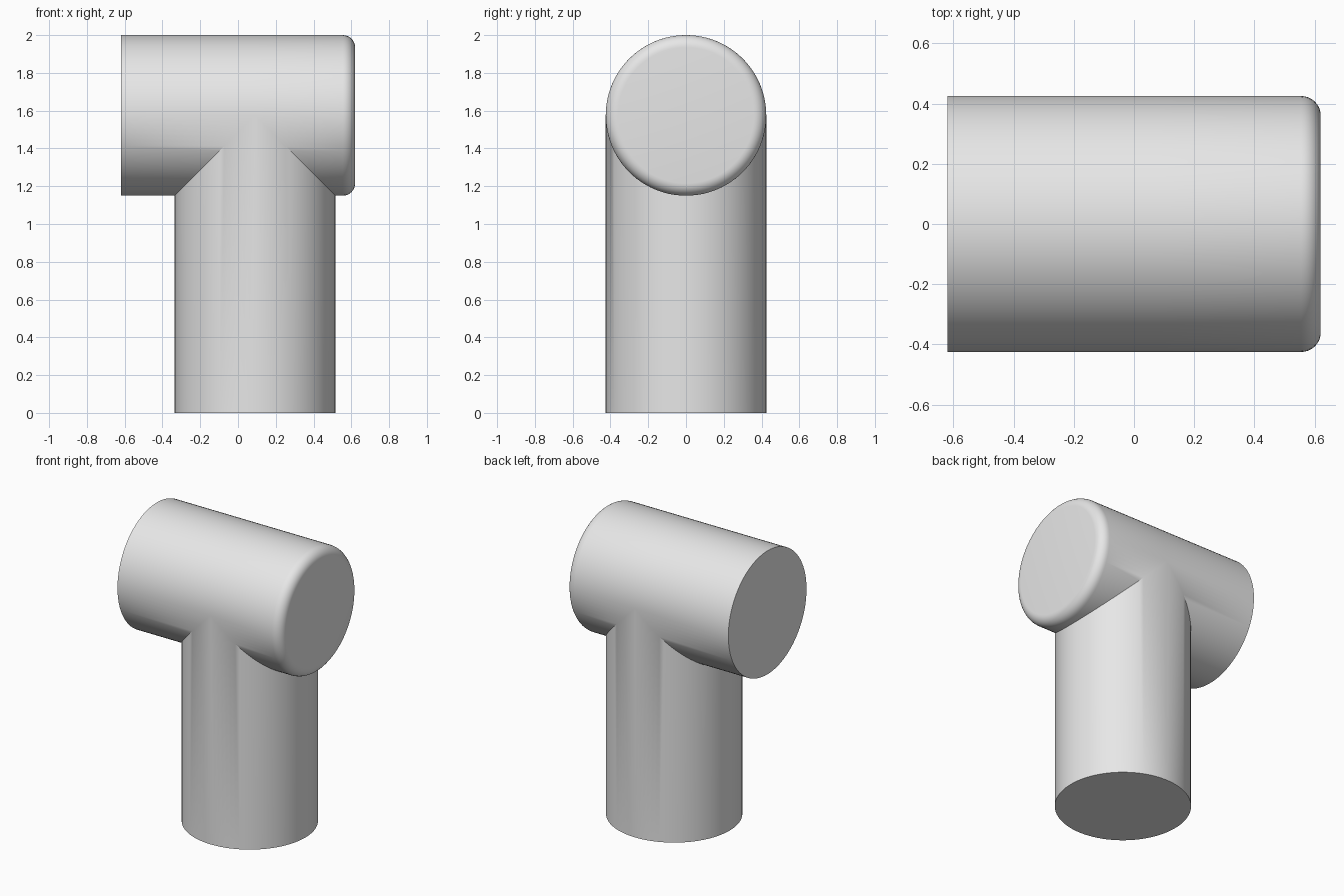
import bpy, bmesh, math

cube = bpy.data.objects.get("Cube")
if cube:
    bpy.data.objects.remove(cube)

R = 0.425            # shared radius of both pipes
AXIS_Z = 2 - R       # height of the crosspiece axis
LEG_X = 0.09         # centre of the upright
END = 0.62           # half length of the crosspiece
BEVEL = 0.065        # rounding of the left end
N = 96

grey = bpy.data.materials.new("light_grey")
grey.use_nodes = True
grey.diffuse_color = (0.8, 0.8, 0.8, 1)
grey.node_tree.nodes["Principled BSDF"].inputs["Base Color"].default_value = (0.8, 0.8, 0.8, 1)

bm = bmesh.new()
angles = [2 * math.pi * i / N for i in range(N)]


def ring(x_at, radius=R):
    """Circle around the crosspiece axis; x may vary with the angle."""
    return [bm.verts.new((x_at(a), radius * math.cos(a), AXIS_Z + radius * math.sin(a)))
            for a in angles]


def bridge(a, b, indices=range(N)):
    for i in indices:
        j = (i + 1) % N
        bm.faces.new((a[i], a[j], b[j], b[i]))


def drop(a):
    """Half width of the mitred seam, zero on the upper half."""
    return max(0, -R * math.sin(a))


# Crosspiece: open end, mitred seam on both sides, rounded end
right_end = ring(lambda a: -END)
seam_right = ring(lambda a: LEG_X - drop(a))
seam_left = ring(lambda a: LEG_X + drop(a))
bridge(right_end, seam_right)
bm.faces.new(right_end)
last = seam_left
STEPS = 8
for k in range(STEPS + 1):
    t = math.pi / 2 * k / STEPS
    x = END - BEVEL + BEVEL * math.sin(t)
    new = ring(lambda a: x, R - BEVEL + BEVEL * math.cos(t))
    bridge(last, new)
    last = new
bm.faces.new(last)

# Upright: both halves run from the seam down to the floor
lower = range(N // 2, N)
for seam in (seam_right, seam_left):
    foot = [bm.verts.new((v.co.x, v.co.y, 0)) for v in seam]
    bridge(seam, foot, lower)

bmesh.ops.remove_doubles(bm, verts=bm.verts, dist=0.00001)
bmesh.ops.delete(bm, geom=[v for v in bm.verts if not v.link_faces], context='VERTS')
floor_edges = [e for e in bm.edges if e.is_boundary]
bmesh.ops.contextual_create(bm, geom=floor_edges)
bmesh.ops.recalc_face_normals(bm, faces=bm.faces)

mesh = bpy.data.meshes.new("pipe_tee")
bm.to_mesh(mesh)
bm.free()
mesh.materials.append(grey)
tee = bpy.data.objects.new("pipe_tee", mesh)
bpy.context.collection.objects.link(tee)
bpy.context.view_layer.objects.active = tee
tee.select_set(True)
bpy.ops.object.shade_smooth_by_angle(angle=math.radians(30))
